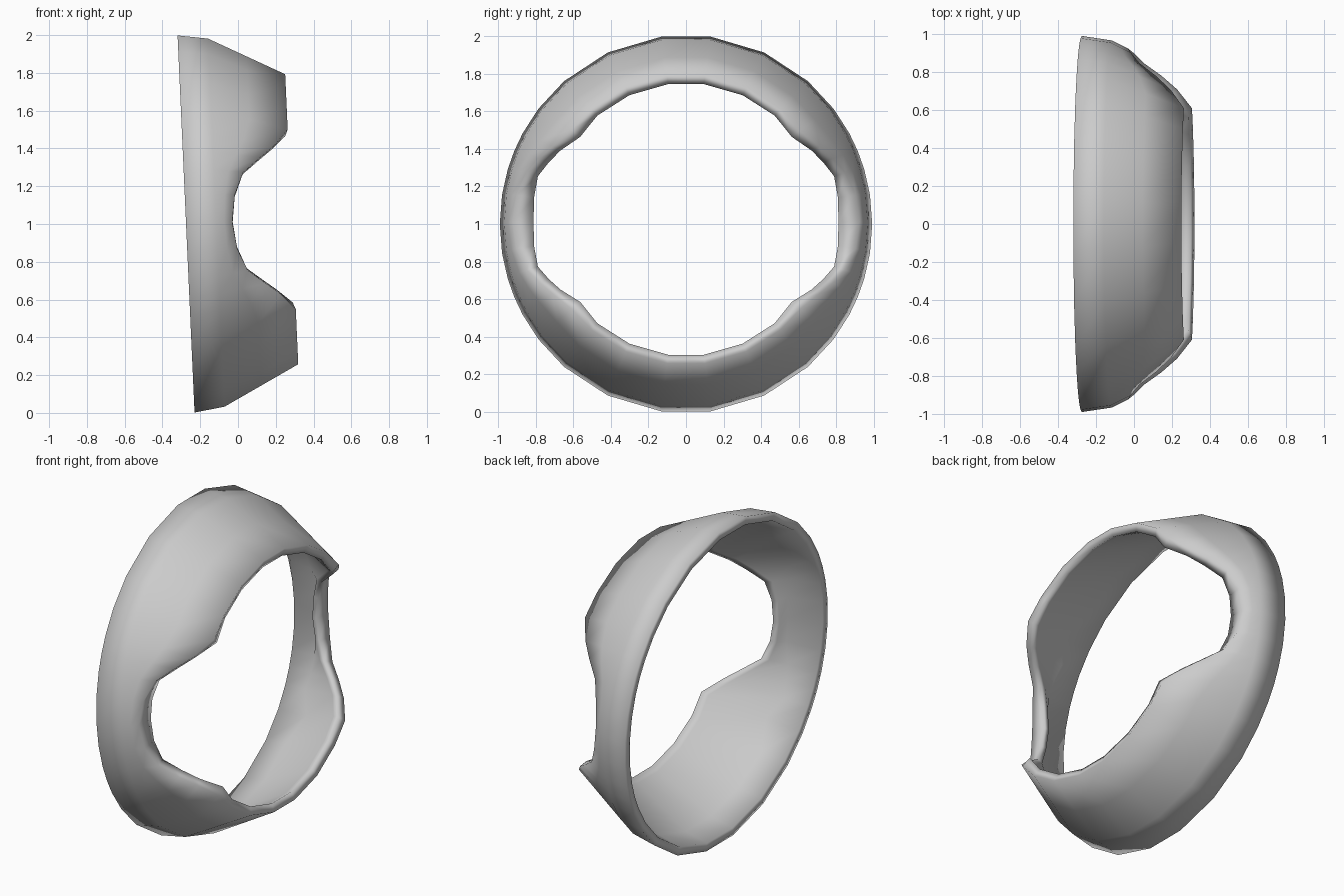
import bpy, bmesh, math

if "Cube" in bpy.data.objects:
    bpy.data.objects.remove(bpy.data.objects["Cube"])

# one quadrant of the front edge: angle from vertical, edge depth, edge radius, lip radius
QUADRANT = [
    (7.5, .56, .775, .728), (24.5, .56, .775, .728), (40.5, .56, .775, .728),
    (52, .56, .775, .715), (61, .485, .812, .765), (67, .405, .85, .795),
    (73, .315, .888, .825), (81, .265, .915, .82), (90, .245, .925, .812),
]
TILT = 0.045

# mirror the quadrant around the full ring
half = QUADRANT + [(180 - a, d, r, l) for a, d, r, l in QUADRANT[-2::-1]]
ring = half + [(360 - a, d, r, l) for a, d, r, l in half[::-1]]


def mix(p, q, f):
    return tuple(u + (v - u) * f for u, v in zip(p, q))


def profile(angle, depth, radius, lip_radius):
    """Closed cross-section (depth, radius): outer wall, lip, inner wall."""
    swell = .016 * math.cos(math.radians(angle)) ** 2
    flange = min(1, max(0, (radius - lip_radius - .05) / .06))  # inward lip at the sides
    back = (0, .992 + swell)
    shoulder = (.16, .968 + swell)
    edge = (depth, radius)
    lip = (depth - .018 + .02 * flange, lip_radius)
    lip_back = mix((depth - .06, lip_radius + .02), (depth - .035, lip_radius + .008), flange)
    corner = mix((.15, .917 + swell), (depth - .045, .888), flange)
    return [back, shoulder, mix(shoulder, edge, .5), edge, lip, lip_back,
            corner, (0, .942 + swell)]


# tilted ring shell
bm = bmesh.new()
rows = []
for a, d, r, l in ring:
    t = math.radians(a)
    row = []
    for x, rad in profile(a, d, r, l):
        y, h = rad * math.sin(t), rad * math.cos(t)
        row.append(bm.verts.new((
            -.275 + x * math.cos(TILT) - h * math.sin(TILT),
            y,
            1 + x * math.sin(TILT) + h * math.cos(TILT))))
    rows.append(row)
for i, row in enumerate(rows):
    nxt = rows[(i + 1) % len(rows)]
    for j in range(len(row)):
        k = (j + 1) % len(row)
        bm.faces.new((row[j], row[k], nxt[k], nxt[j]))
bmesh.ops.recalc_face_normals(bm, faces=bm.faces)

mesh = bpy.data.meshes.new("ring_shell")
bm.to_mesh(mesh)
bm.free()
shell = bpy.data.objects.new("ring_shell", mesh)
bpy.context.collection.objects.link(shell)

# smooth all over, rims included
bpy.context.view_layer.objects.active = shell
shell.select_set(True)
bpy.ops.object.shade_smooth()
